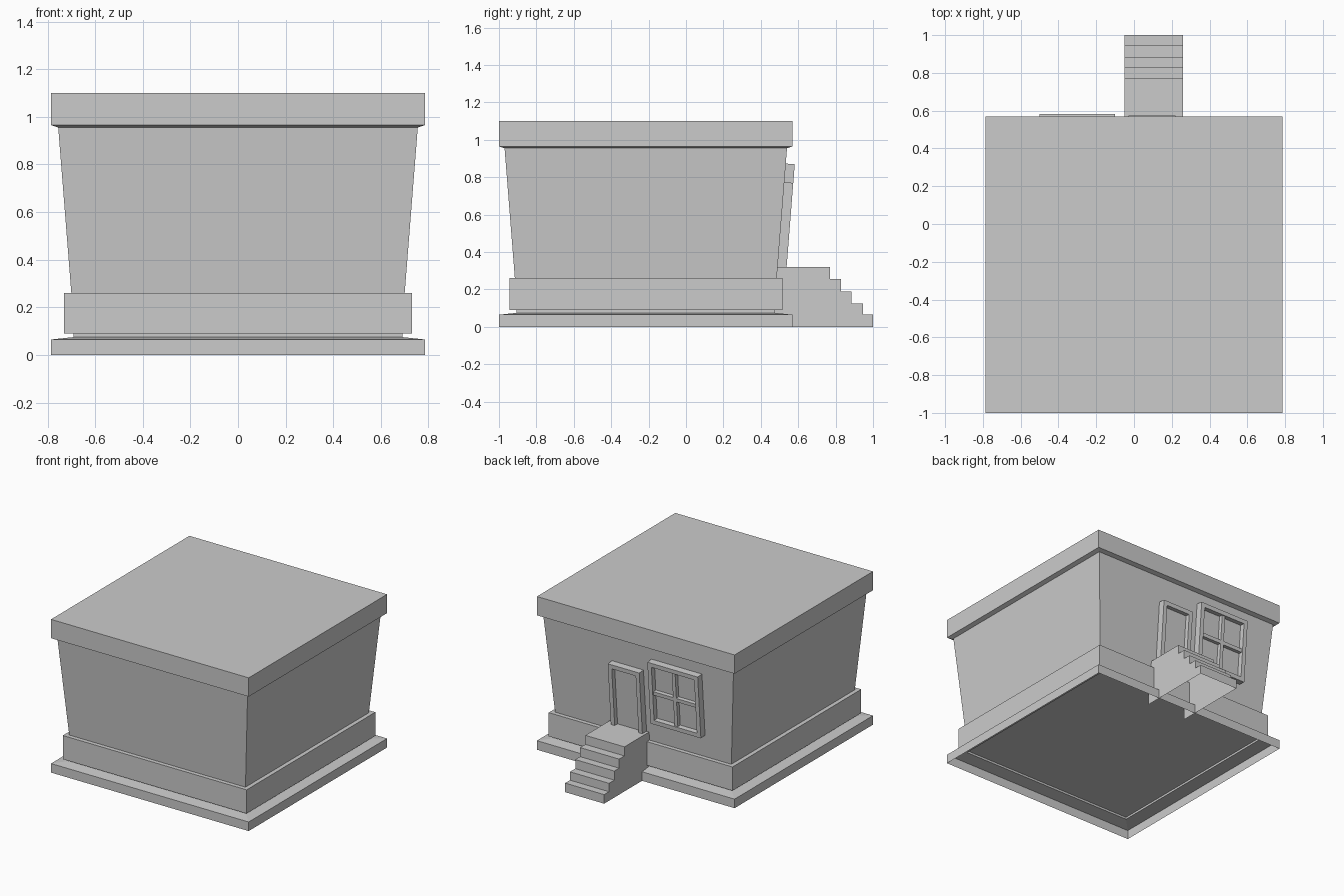
import bpy, bmesh, math
from mathutils import Matrix, Vector

if "Cube" in bpy.data.objects:
    bpy.data.objects.remove(bpy.data.objects["Cube"])

CY = -0.215          # centre of the square building in y


def finish(name, bm, recalc=True):
    if recalc:
        bmesh.ops.recalc_face_normals(bm, faces=bm.faces)
    mesh = bpy.data.meshes.new(name)
    bm.to_mesh(mesh)
    bm.free()
    obj = bpy.data.objects.new(name, mesh)
    bpy.context.collection.objects.link(obj)
    return obj


def square_loft(name, profile, cap_bottom=False, cap_top=False):
    """Square rings through (half width, z) points."""
    bm = bmesh.new()
    corners = ((-1, -1), (1, -1), (1, 1), (-1, 1))
    rings = [[bm.verts.new((h * cx, CY + h * cy, z)) for cx, cy in corners]
             for h, z in profile]
    for a, b in zip(rings, rings[1:]):
        for i in range(4):
            j = (i + 1) % 4
            bm.faces.new((a[i], a[j], b[j], b[i]))
    if cap_bottom:
        bm.faces.new(rings[0][::-1])
    if cap_top:
        bm.faces.new(rings[-1])
    return finish(name, bm, recalc=False)


# Building body, open under the foundation
square_loft("foundation", [(.785, 0), (.785, .065), (.69, .075), (.69, .09)])
square_loft("plinth", [(.69, .09), (.73, .09), (.73, .26), (.70, .26)], cap_bottom=True)
square_loft("walls", [(.70, .26), (.755, .955)])
square_loft("flat_roof", [(.755, .955), (.785, .965), (.785, 1.10)], cap_top=True)

# Stairs: stepped strip with side faces, open below and behind
steps = [(.46, .32), (.77, .32), (.77, .255), (.83, .255), (.83, .19), (.885, .19),
         (.885, .125), (.945, .125), (.945, .065), (1.0, .065), (1.0, 0)]
bm = bmesh.new()
sides = []
for x in (-.05, .26):
    sides.append([bm.verts.new((x, y, z)) for y, z in steps + [(.46, 0)]])
    bm.faces.new(sides[-1])
for i in range(len(steps) - 1):
    bm.faces.new((sides[0][i], sides[0][i + 1], sides[1][i + 1], sides[1][i]))
finish("stairs", bm)

# Door and window lie in the plane of the leaning back wall
lean = math.atan2(.055, .695)
WALL = Matrix.Translation((0, .485, .26)) @ Matrix.Rotation(-lean, 4, 'X')


def wall_boxes(name, boxes):
    """Boxes (x0, x1, z0, z1, depth) standing out from the leaning wall."""
    bm = bmesh.new()
    for x0, x1, z0, z1, d in boxes:
        centre = Vector(((x0 + x1) / 2, d / 2 - .005, (z0 + z1) / 2 - .26))
        size = Matrix.Diagonal((x1 - x0, d + .01, z1 - z0, 1))
        bmesh.ops.create_cube(bm, size=1, matrix=WALL @ Matrix.Translation(centre) @ size)
    return finish(name, bm)


F, D = .03, .048     # frame width and depth


def frame(x0, x1, z0, z1):
    return [(x0, x0 + F, z0, z1, D), (x1 - F, x1, z0, z1, D),
            (x0 + F, x1 - F, z1 - F, z1, D)]


wall_boxes("door_frame", frame(-.03, .22, .31, .775))
wall_boxes("door_panel", [(0, .19, .31, .745, .015)])

wx0, wx1, wz0, wz1 = -.50, -.10, .42, .875
xm, zm = (wx0 + wx1) / 2, (wz0 + wz1) / 2
wall_boxes("window_frame", frame(wx0, wx1, wz0, wz1)
           + [(wx0 + F, wx1 - F, wz0, wz0 + F, D)])
wall_boxes("window_bars", [(xm - .013, xm + .013, wz0 + F, wz1 - F, D - .008),
                           (wx0 + F, xm - .013, zm - .013, zm + .013, D - .008),
                           (xm + .013, wx1 - F, zm - .013, zm + .013, D - .008)])
wall_boxes("window_panes", [(wx0 + F, wx1 - F, wz0 + F, wz1 - F, .012)])
